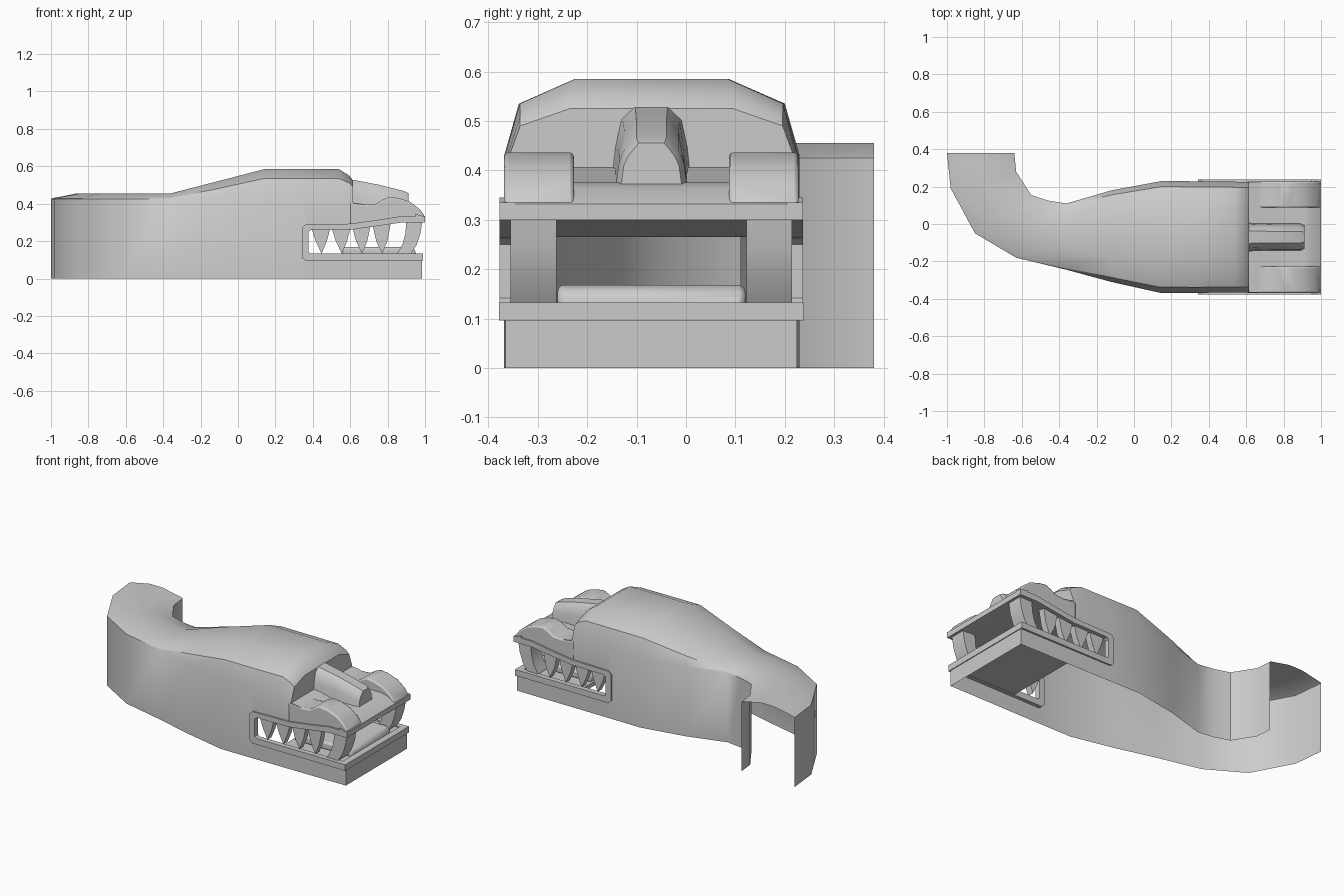
import bpy, bmesh

if "Cube" in bpy.data.objects:
    bpy.data.objects.remove(bpy.data.objects["Cube"])

YC = -0.07  # mirror line of the head


def make(name, verts, faces, smooth=30, bevel=0):
    me = bpy.data.meshes.new(name)
    me.from_pydata(verts, [], faces)
    bm = bmesh.new()
    bm.from_mesh(me)
    bmesh.ops.recalc_face_normals(bm, faces=bm.faces)
    bm.to_mesh(me)
    bm.free()
    ob = bpy.data.objects.new(name, me)
    bpy.context.collection.objects.link(ob)
    if bevel:
        m = ob.modifiers.new("Bevel", 'BEVEL')
        m.width, m.segments, m.limit_method = bevel, 2, 'ANGLE'
    bpy.ops.object.select_all(action='DESELECT')
    ob.select_set(True)
    bpy.context.view_layer.objects.active = ob
    bpy.ops.object.shade_smooth_by_angle(angle=smooth * 3.14159 / 180)
    return ob


def loft(name, rings, closed=False, caps=(False, False), **kw):
    n = len(rings[0])
    verts = [p for r in rings for p in r]
    faces = []
    for i in range(len(rings) - 1):
        for j in range(n if closed else n - 1):
            k = (j + 1) % n
            faces.append((i * n + j, i * n + k, (i + 1) * n + k, (i + 1) * n + j))
    if caps[0]:
        faces.append(tuple(range(n)))
    if caps[1]:
        faces.append(tuple(range(len(verts) - n, len(verts))))
    return make(name, verts, faces, **kw)


def prism(name, pts, y0, y1, **kw):
    """Extrude an xz outline along y."""
    return loft(name, [[(x, y, z) for x, z in pts] for y in (y0, y1)],
                closed=True, caps=(True, True), **kw)


def pair(name, pts, y0, y1, **kw):
    prism(name + "_front", pts, y0, y1, **kw)
    prism(name + "_back", pts, 2 * YC - y0, 2 * YC - y1, **kw)


def section(a, b, zs, zm, zt, tm, tt, z0=0.0):
    prof = [(0, z0), (0, zs), (tm, zm), (tt, zt)]
    prof += [(1 - t, z) for t, z in reversed(prof)]
    return [(a[0] + (b[0] - a[0]) * t, a[1] + (b[1] - a[1]) * t, z) for t, z in prof]


# Curved hollow body, open at the tail end and underneath
body = [
    section((-1, .38), (-.64, .38), .425, .43, .455, .03, .38),
    section((-.98, .19), (-.63, .28), .425, .43, .455, .03, .38),
    section((-.85, -.05), (-.55, .155), .425, .43, .455, .03, .38),
    section((-.63, -.18), (-.46, .125), .425, .43, .455, .03, .36),
    section((-.36, -.245), (-.36, .11), .425, .432, .455, .03, .32),
    section((-.12, -.31), (-.12, .18), .43, .478, .517, .05, .27),
    section((.14, -.368), (.15, .23), .43, .535, .585, .05, .24),
    section((.36, -.368), (.36, .228), .43, .535, .585, .05, .24),
]
loft("body_shell", body, smooth=35)

# Forehead above the mouth, closed at the front
loft("forehead", [
    section((.36, -.368), (.36, .228), .43, .535, .585, .05, .24, .275),
    section((.54, -.366), (.54, .226), .43, .535, .585, .05, .24, .275),
    section((.595, -.365), (.595, .225), .42, .51, .55, .05, .22, .275),
    section((.615, -.365), (.615, .225), .41, .49, .525, .05, .22, .275),
], caps=(False, True), smooth=35)

# Lower jaw: wall, floor, lip and tongue
path = [(.36, -.368), (.985, -.365), (.985, .225), (.36, .228)]
loft("lower_jaw_wall", [[(x, y, z) for x, y in path] for z in (0, .12)])
prism("lower_jaw_floor", [(.55, .1), (.985, .1), (.985, .125), (.55, .125)], -.365, .225)
prism("lower_front_lip", [(.95, .096), (.99, .096), (.99, .133), (.95, .133)], -.378, .238)
prism("tongue", [(.56, .12), (.955, .12), (.945, .155), (.92, .168), (.56, .168)],
      -.26, .12, bevel=.012)

# Raised frame round each side of the mouth
frame = [(.99, .096), (.36, .096), (.342, .112), (.342, .272), (.36, .29), (.6, .293),
         (.76, .315), (.88, .335), (1, .335), (1, .3), (.88, .3), (.76, .283), (.62, .263),
         (.39, .26), (.377, .25), (.377, .142), (.39, .133), (.99, .133)]
pair("mouth_frame", frame, -.377, -.345)

# Upper jaw: deck, side humps and front lip
prism("snout_deck", [(.58, .265), (.62, .265), (.76, .285), (.88, .302), (1, .302), (1, .332),
                     (.95, .365), (.9, .375), (.75, .375), (.66, .4), (.58, .41)], -.365, .225)
prism("upper_front_lip", [(.95, .3), (1, .3), (1, .33), (.95, .345)], -.377, .237)
hump = [(.6, .28), (.88, .31), (.998, .315), (.997, .335), (.97, .372), (.92, .41), (.86, .43),
        (.81, .437), (.775, .422), (.74, .4), (.68, .396), (.6, .405)]
pair("snout_hump", hump, -.368, -.227, bevel=.008, smooth=40)


# Nose ridge running down the snout
def ridge(x, zt, w):
    half = [(w, .365), (w * .9, .365 + (zt - .365) * .5), (w * .75, zt - .025), (w * .42, zt)]
    return ([(x, YC - y, z) for y, z in half] +
            [(x, YC + y, z) for y, z in reversed(half)])


loft("nose_ridge", [ridge(.58, .532, .09), ridge(.63, .525, .077), ridge(.75, .502, .073),
                    ridge(.89, .467, .073), ridge(.912, .455, .062)],
     closed=True, caps=(True, True), smooth=40)

# Row of pointed teeth, then a big curved fang at each front corner
for i in range(4):
    x = .445 + .108 * i
    top = .275 + max(0, i - 1) * .016
    tooth = [(x - .054, top), (x - .03, .2), (x + .002, .133), (x + .03, .2), (x + .05, top)]
    pair(f"tooth_{i + 1}", tooth, -.355, -.315)
fang = [(.9, .305), (.895, .24), (.88, .185), (.85, .133), (.925, .133), (.955, .18),
        (.975, .24), (.985, .305)]
pair("corner_fang", fang, -.355, -.262)
